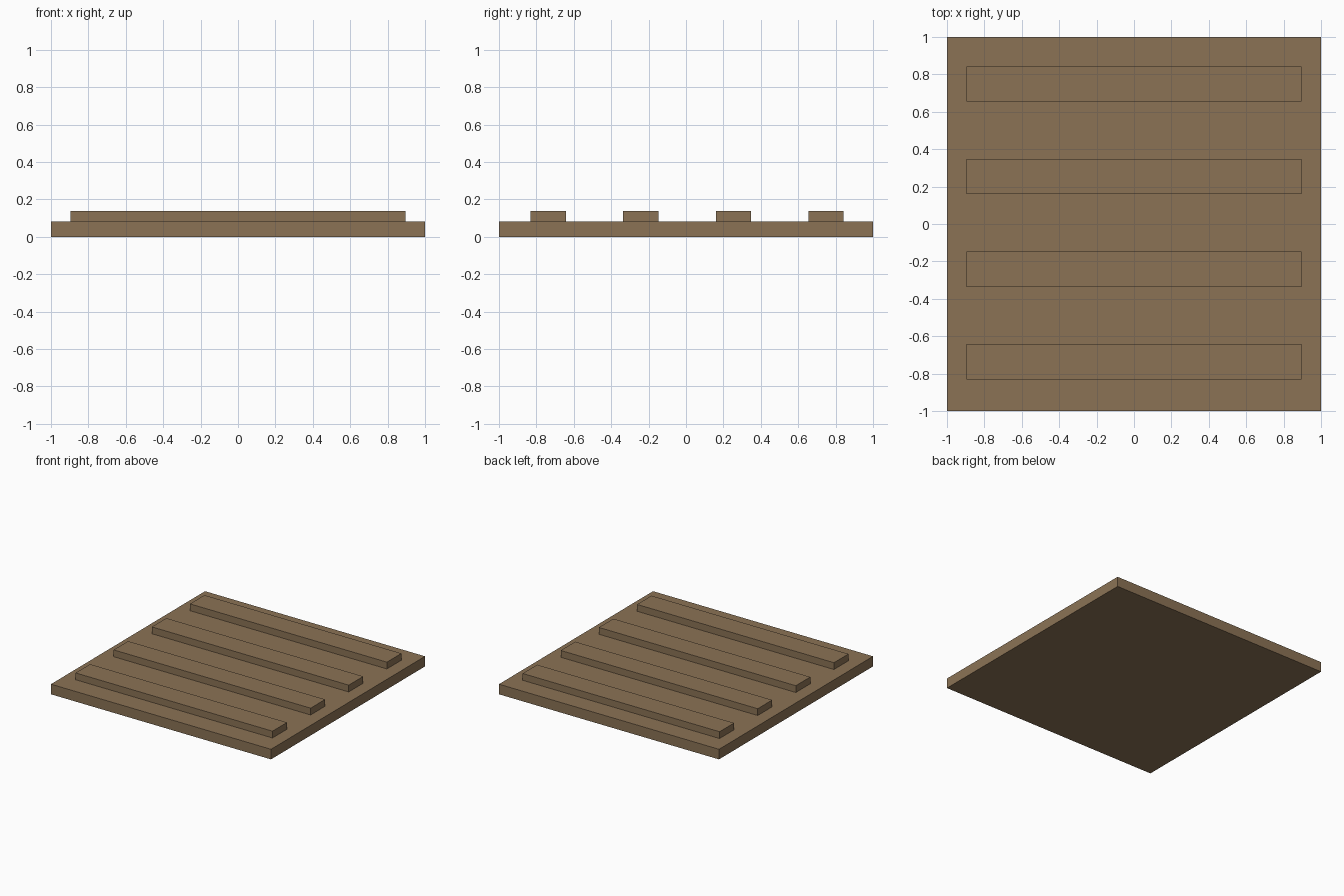
import bpy

if "Cube" in bpy.data.objects:
    bpy.data.objects.remove(bpy.data.objects["Cube"])

# One flat wood colour for everything
wood = bpy.data.materials.new("brown_wood")
wood.diffuse_color = (0.258, 0.171, 0.091, 1.0)
wood.use_nodes = True
wood.node_tree.nodes["Principled BSDF"].inputs["Base Color"].default_value = wood.diffuse_color


def box(name, center, size):
    """Axis-aligned box with applied scale."""
    bpy.ops.mesh.primitive_cube_add(size=1, location=center)
    ob = bpy.context.object
    ob.name = name
    for v in ob.data.vertices:
        v.co = [c * s for c, s in zip(v.co, size)]
    ob.data.materials.append(wood)
    return ob


SLAB_H = 0.083
BAR_H = 0.056

# Base slab
box("base_slab", (0, 0, SLAB_H / 2), (2, 2, SLAB_H))

# Four raised slats, evenly spaced along y
for i in range(4):
    y = 0.006 + (i - 1.5) * 0.495
    box(f"slat_{i + 1}", (0, y, SLAB_H + BAR_H / 2), (1.79, 0.188, BAR_H))
